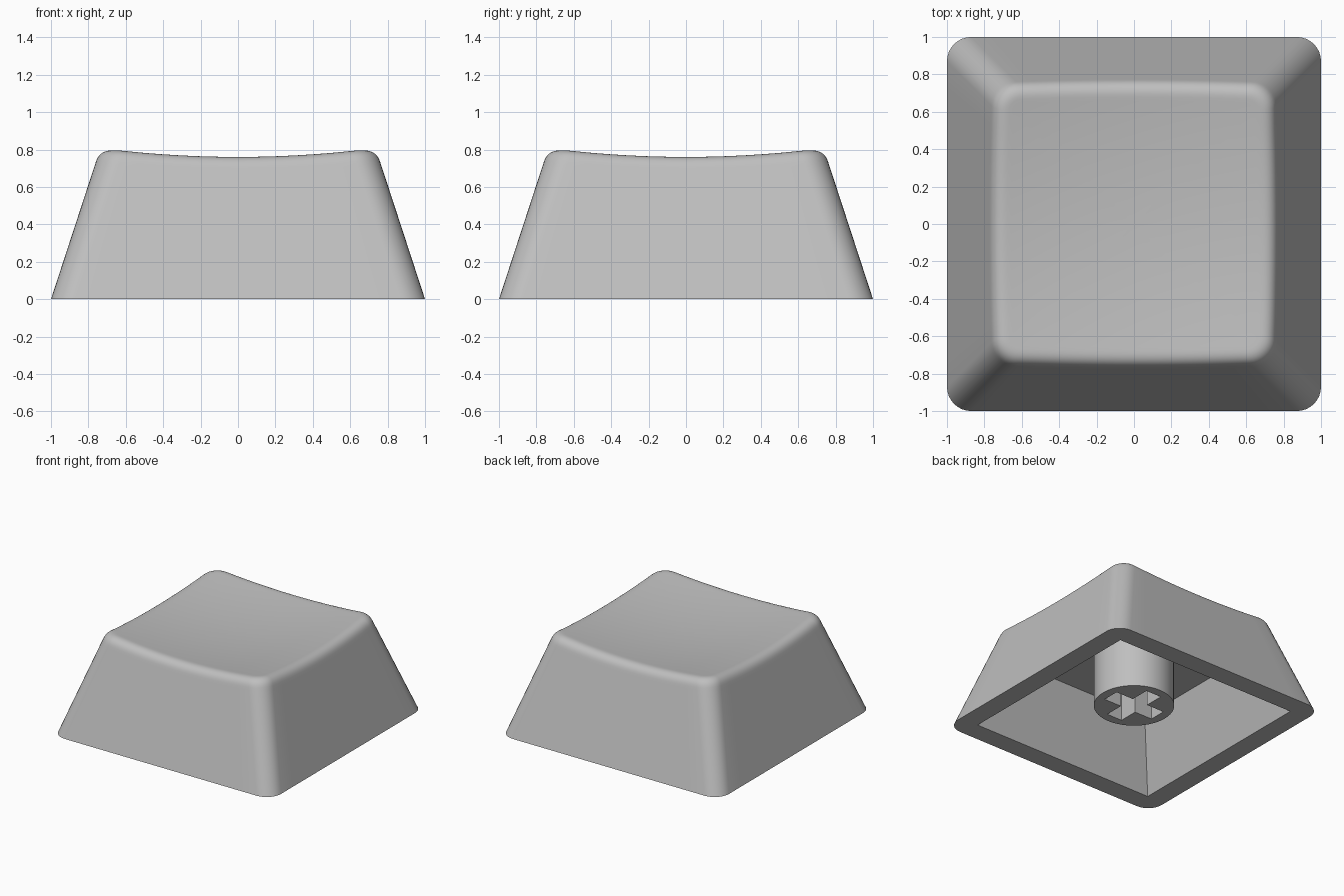
import bpy, bmesh, math
from mathutils import Vector

if "Cube" in bpy.data.objects:
    bpy.data.objects.remove(bpy.data.objects["Cube"])

TAPER, CORNER = 0.327, 0.13          # side slope, plan corner radius
RIM, ROOF, CAV_TOP = 0.836, 0.55, 0.66   # cavity opening, ceiling height, ceiling half size

plastic = bpy.data.materials.new("grey plastic")
plastic.diffuse_color = (0.52, 0.52, 0.52, 1)
plastic.use_nodes = True
plastic.node_tree.nodes["Principled BSDF"].inputs["Base Color"].default_value = plastic.diffuse_color


def finish(bm, name, angle):
    bmesh.ops.recalc_face_normals(bm, faces=bm.faces)
    mesh = bpy.data.meshes.new(name)
    bm.to_mesh(mesh)
    bm.free()
    mesh.materials.append(plastic)
    ob = bpy.data.objects.new(name, mesh)
    bpy.context.collection.objects.link(ob)
    bpy.ops.object.select_all(action='DESELECT')
    ob.select_set(True)
    bpy.context.view_layer.objects.active = ob
    bpy.ops.object.shade_smooth_by_angle(angle=math.radians(angle))
    return ob


def loop_edges(bm, vs):
    out = []
    for i, v in enumerate(vs):
        w = vs[(i + 1) % len(vs)]
        out.append(bm.edges.get((v, w)) or bm.edges.new((v, w)))
    return out


def bridge(bm, a, b):
    n = len(a)
    for i in range(n):
        j = (i + 1) % n
        bm.faces.new((a[i], a[j], b[j], b[i]))


# Rounded-square plan: each sample holds a corner-centre position and a normal
samples = []
for q in range(4):
    a0 = q * math.pi / 2
    c = Vector((round(math.sqrt(2) * math.cos(a0 + math.pi / 4)),
                round(math.sqrt(2) * math.sin(a0 + math.pi / 4))))
    for k in range(9):
        a = a0 + k * math.pi / 16
        samples.append((c, Vector((math.cos(a), math.sin(a)))))
    nxt = Vector((-c.y, c.x))
    n = Vector((math.cos(a0 + math.pi / 2), math.sin(a0 + math.pi / 2)))
    for k in range(1, 12):
        samples.append((c.lerp(nxt, k / 12), n))


def dish(p):
    return 0.718 + 0.09 * p.length_squared


def side(s, z, inset=0.0):
    return s[0] * (1 - TAPER * z - CORNER) + s[1] * (CORNER - inset)


def profile(s):
    """Points from the base, up the side, round the lip and on to the dish."""
    zc = 0.8
    for _ in range(20):
        zc = dish(side(s, zc))
    crease = side(s, zc).to_3d() + Vector((0, 0, zc))
    z1 = zc - 0.065
    start = side(s, z1).to_3d() + Vector((0, 0, z1))
    p = side(s, zc, 0.07)
    end = Vector((p.x, p.y, dish(p)))
    pts = [side(s, 0).to_3d(), side(s, z1 - 0.02).to_3d() + Vector((0, 0, z1 - 0.02))]
    for k in range(9):
        t = k / 8
        pts.append(start * (1 - t) ** 2 + crease * 2 * t * (1 - t) + end * t * t)
    for f in (0.97, 0.85, 0.7, 0.55, 0.4, 0.25, 0.1):
        q = p * f
        pts.append(Vector((q.x, q.y, dish(q))))
    return pts


# Cap shell with dished top and hollow underside
bm = bmesh.new()
columns = [profile(s) for s in samples]
rings = [[bm.verts.new(col[r]) for col in columns] for r in range(len(columns[0]))]
for lo, hi in zip(rings, rings[1:]):
    bridge(bm, lo, hi)
centre = bm.verts.new((0, 0, dish(Vector((0, 0)))))
last = rings[-1]
for i in range(len(last)):
    bm.faces.new((last[i], last[(i + 1) % len(last)], centre))

corners = [(1, 1), (-1, 1), (-1, -1), (1, -1)]
opening = [bm.verts.new((x * RIM, y * RIM, 0)) for x, y in corners]
ceiling = [bm.verts.new((x * CAV_TOP, y * CAV_TOP, ROOF)) for x, y in corners]
bridge(bm, opening, ceiling)
bm.faces.new(ceiling)
bmesh.ops.triangle_fill(bm, use_beauty=True, normal=(0, 0, -1),
                        edges=loop_edges(bm, rings[0]) + loop_edges(bm, opening))
finish(bm, "cap_shell", 30)

# Mounting stem: round post with a cross-shaped socket
bm = bmesh.new()
Z0, R, L, W = 0.11, 0.303, 0.23, 0.07
circle = [bm.verts.new((R * math.cos(k * math.pi / 24), R * math.sin(k * math.pi / 24), Z0))
          for k in range(48)]
cross = []
for q in range(4):
    ca, sa = round(math.cos(q * math.pi / 2)), round(math.sin(q * math.pi / 2))
    for x, y in ((L, -W), (L, W), (W, W)):
        cross.append(bm.verts.new((x * ca - y * sa, x * sa + y * ca, Z0)))
bmesh.ops.triangle_fill(bm, use_beauty=True, normal=(0, 0, -1),
                        edges=loop_edges(bm, circle) + loop_edges(bm, cross))
for outline in (circle, cross):
    top = [bm.verts.new((v.co.x, v.co.y, ROOF)) for v in outline]
    bridge(bm, outline, top)
finish(bm, "stem", 30)
